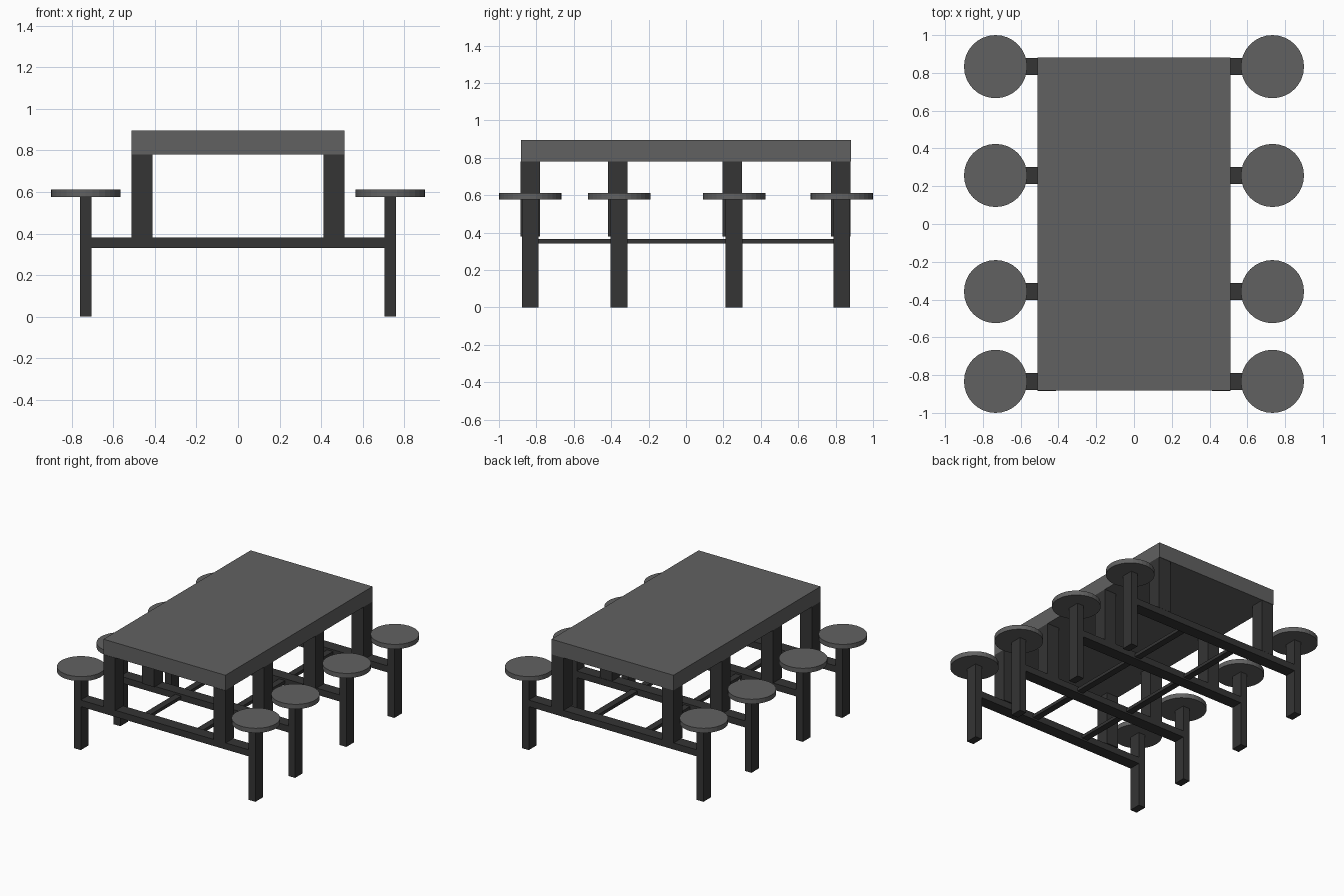
import bpy, bmesh
from mathutils import Matrix

if "Cube" in bpy.data.objects:
    bpy.data.objects.remove(bpy.data.objects["Cube"])


def material(name, value):
    m = bpy.data.materials.new(name)
    m.diffuse_color = (value, value, value, 1)
    m.use_nodes = True
    m.node_tree.nodes["Principled BSDF"].inputs["Base Color"].default_value = m.diffuse_color
    return m


frame_grey = material("dark_frame", 0.035)
top_grey = material("grey_top", 0.12)


def finish(name, bm, mat):
    mesh = bpy.data.meshes.new(name)
    bm.to_mesh(mesh)
    bm.free()
    mesh.materials.append(mat)
    obj = bpy.data.objects.new(name, mesh)
    bpy.context.collection.objects.link(obj)
    return obj


def box(name, x, y, z, mat):
    """Box from (min, max) ranges on each axis."""
    bm = bmesh.new()
    centre = [(a + b) / 2 for a, b in (x, y, z)]
    size = [b - a for a, b in (x, y, z)]
    bmesh.ops.create_cube(bm, size=1, matrix=Matrix.Translation(centre) @ Matrix.Diagonal((*size, 1)))
    return finish(name, bm, mat)


def disc(name, x, y, z0, z1, radius, mat):
    bm = bmesh.new()
    bmesh.ops.create_cone(bm, cap_ends=True, segments=32, radius1=radius, radius2=radius,
                          depth=z1 - z0, matrix=Matrix.Translation((x, y, (z0 + z1) / 2)))
    return finish(name, bm, mat)


def span(c, width):
    return (c - width / 2, c + width / 2)


# Table top
box("table_top", (-0.512, 0.512), (-0.882, 0.882), (0.78, 0.895), top_grey)

# Rows: (seat and leg centre, table post centre)
rows = [(-0.833, -0.832), (-0.358, -0.365), (0.257, 0.247), (0.833, 0.827)]
for i, (y, post_y) in enumerate(rows, 1):
    # Crossbar joining the two seat legs
    box(f"crossbar_{i}", (-0.706, 0.706), span(y, 0.09), (0.33, 0.38), frame_grey)
    for side, s in (("left", -1), ("right", 1)):
        box(f"{side}_seat_leg_{i}", span(s * 0.733, 0.056), span(y, 0.09), (0, 0.578), frame_grey)
        disc(f"{side}_seat_{i}", s * 0.733, y, 0.576, 0.611, 0.167, top_grey)
        # Post holding up the table top
        box(f"{side}_table_post_{i}", span(s * 0.462, 0.1), span(post_y, 0.104), (0.38, 0.78), frame_grey)

# Long rails tying the crossbars together
for side, s in (("left", -1), ("right", 1)):
    box(f"{side}_long_rail", span(s * 0.22, 0.05), (-0.8, 0.8), (0.342, 0.366), frame_grey)
